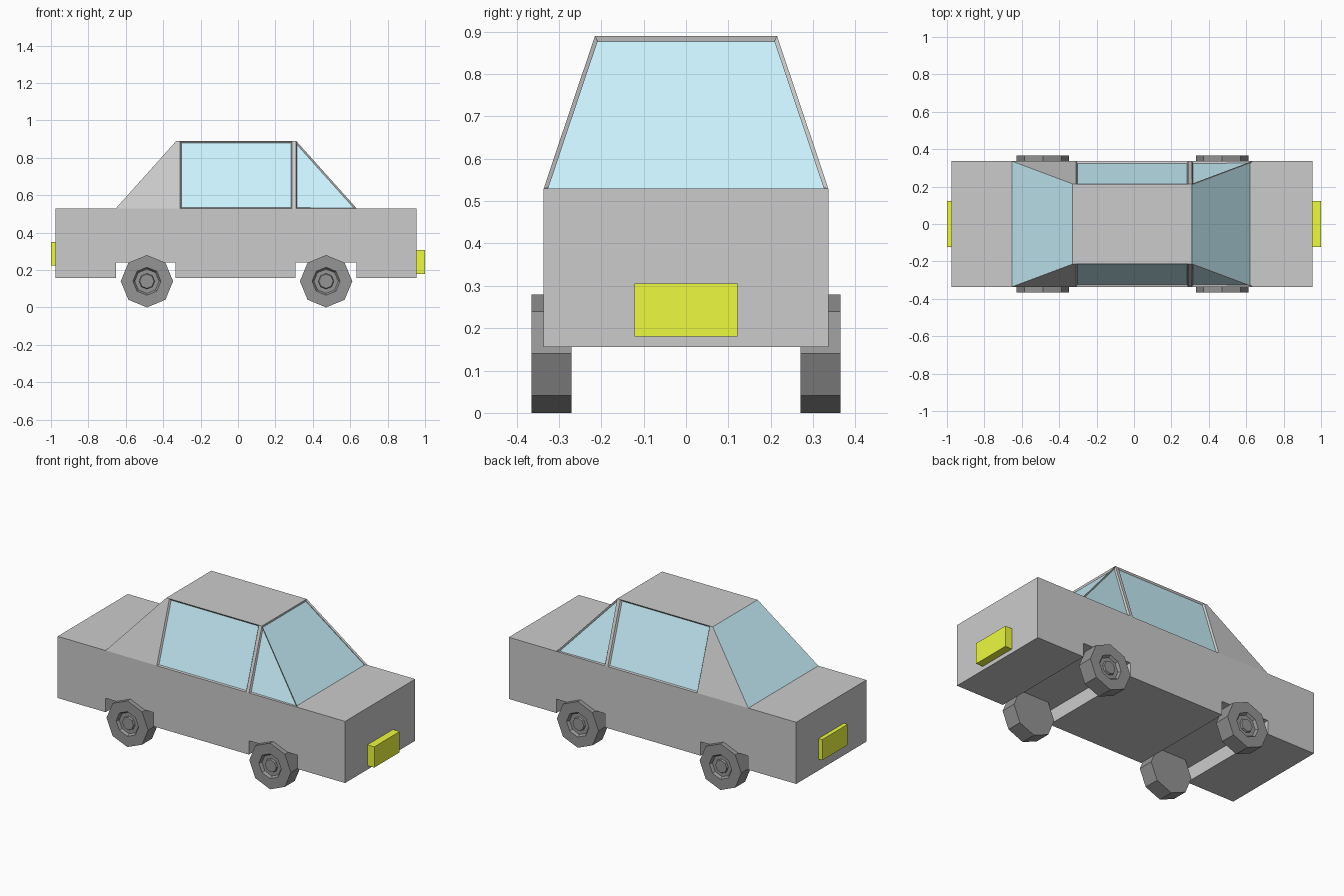
import bpy, bmesh
from math import cos, sin, pi

if "Cube" in bpy.data.objects:
    bpy.data.objects.remove(bpy.data.objects["Cube"])


def material(name, rgb):
    m = bpy.data.materials.new(name)
    m.diffuse_color = (*rgb, 1)
    m.use_nodes = True
    m.node_tree.nodes["Principled BSDF"].inputs["Base Color"].default_value = m.diffuse_color
    return m


PAINT = material("paint", (0.8, 0.8, 0.8))
GLASS = material("glass", (0.6, 0.9, 1.0))
RUBBER = material("rubber", (0.3, 0.3, 0.3))
LIME = material("lime", (0.85, 0.95, 0.05))


def finish(name, bm, *mats):
    bmesh.ops.recalc_face_normals(bm, faces=bm.faces[:])
    mesh = bpy.data.meshes.new(name)
    bm.to_mesh(mesh)
    bm.free()
    for m in mats:
        mesh.materials.append(m)
    obj = bpy.data.objects.new(name, mesh)
    bpy.context.collection.objects.link(obj)
    return obj


def loft(name, rings, *mats):
    """Skin a stack of equal-length point rings and cap both ends."""
    bm = bmesh.new()
    loops = [[bm.verts.new(p) for p in ring] for ring in rings]
    for a, b in zip(loops, loops[1:]):
        for i in range(len(a)):
            j = (i + 1) % len(a)
            bm.faces.new((a[i], a[j], b[j], b[i]))
    bm.faces.new(loops[0])
    bm.faces.new(loops[-1])
    return finish(name, bm, *mats)


# Lower body: side profile with two wheel notches, extruded across y
X0, X1, BELT, FLOOR, ARCH = -0.975, 0.954, 0.53, 0.156, 0.24
profile = [(X0, FLOOR), (-0.653, FLOOR), (-0.653, ARCH), (-0.333, ARCH),
           (-0.333, FLOOR), (0.308, FLOOR), (0.308, ARCH), (0.634, ARCH),
           (0.634, FLOOR), (X1, FLOOR), (X1, BELT), (X0, BELT)]
loft("body", [[(x, y, z) for x, z in profile] for y in (-0.336, 0.336)], PAINT)

# Cabin: tapered sides split into panels, with the windows inset
bm = bmesh.new()
base, roof = {}, {}
for s in (-1, 1):
    base[s] = [bm.verts.new((x, s * 0.336, BELT)) for x in (-0.653, -0.31, 0.29, 0.309, 0.634)]
    roof[s] = [bm.verts.new((x, s * 0.215, 0.89)) for x in (-0.33, -0.31, 0.29, 0.311)]
windows = []
for s in (-1, 1):
    b, t = base[s], roof[s]
    panels = [bm.faces.new((b[i], b[i + 1], t[i + 1], t[i])) for i in range(3)]
    windows += [panels[1], bm.faces.new((b[3], b[4], t[3]))]
windshield = bm.faces.new((base[-1][4], base[1][4], roof[1][3], roof[-1][3]))
rear_window = bm.faces.new((base[-1][0], base[1][0], roof[1][0], roof[-1][0]))
bm.faces.new(roof[-1] + roof[1][::-1])
bm.faces.new(base[-1] + base[1][::-1])
windows.append(windshield)
bmesh.ops.recalc_face_normals(bm, faces=bm.faces[:])
bmesh.ops.inset_individual(bm, faces=windows, thickness=0.01, depth=-0.01)
for f in windows + [rear_window]:
    f.material_index = 1
finish("cabin", bm, PAINT, GLASS)


# Wheels: octagons with a recessed hub and a raised centre on the outside
def wheel(name, cx, side):
    steps = [(0.14, 0.27), (0.14, 0.365), (0.075, 0.365),
             (0.065, 0.35), (0.042, 0.35), (0.038, 0.36)]
    loft(name, [[(cx + r * cos(i * pi / 4), side * y, 0.14 + r * sin(i * pi / 4))
                 for i in range(8)] for r, y in steps], RUBBER)


for end, cx in (("rear", -0.487), ("front", 0.471)):
    for label, side in (("right", -1), ("left", 1)):
        wheel(f"{end}_{label}_wheel", cx, side)


# Plates at both ends
def plate(name, x0, x1, z0, z1):
    loft(name, [[(x, -0.122, z0), (x, 0.122, z0), (x, 0.122, z1), (x, -0.122, z1)]
                for x in (x0, x1)], LIME)


plate("rear_plate", -1.0, X0 + 0.005, 0.225, 0.35)
plate("front_plate", X1 - 0.005, 1.0, 0.18, 0.306)
